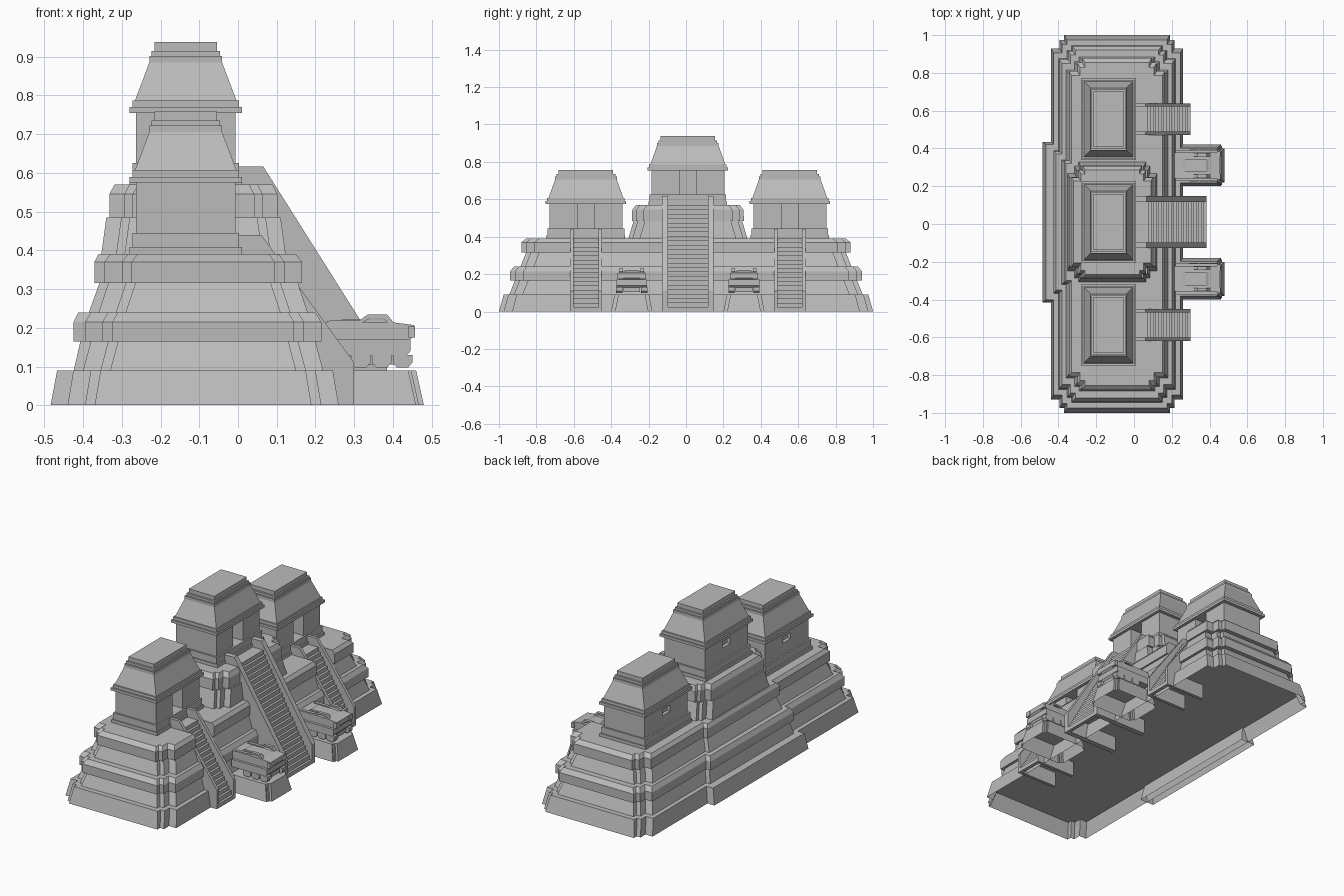
import bpy, bmesh, math

cube = bpy.data.objects.get("Cube")
if cube:
    bpy.data.objects.remove(cube)

stone = bpy.data.materials.new("grey_stone")
stone.use_nodes = True
GREY = (0.5, 0.5, 0.5, 1)
stone.diffuse_color = GREY
stone.node_tree.nodes["Principled BSDF"].inputs["Base Color"].default_value = GREY
CY = 0.01  # middle line of the stairs and temples


def finish(name, bm):
    bmesh.ops.recalc_face_normals(bm, faces=bm.faces)
    mesh = bpy.data.meshes.new(name)
    bm.to_mesh(mesh)
    bm.free()
    mesh.materials.append(stone)
    ob = bpy.data.objects.new(name, mesh)
    bpy.context.scene.collection.objects.link(ob)
    return ob


def outline(hx, hy, n):
    """Rectangle whose corners are cut back in two square steps of size n."""
    if n == 0:
        corner = [(hx, hy)]
    else:
        a, b, c = n, n * 0.64, n * 0.36
        corner = [(hx, hy - a), (hx - b, hy - a), (hx - b, hy - c),
                  (hx - a, hy - c), (hx - a, hy)]
    pts = []
    for sx, sy in ((1, 1), (-1, 1), (-1, -1), (1, -1)):
        part = corner if sx * sy > 0 else corner[::-1]
        pts += [(x * sx, y * sy) for x, y in part]
    return pts


def loft(name, cx, cy, z0, rings, notch=0):
    """Stack of outlines given as (height, half width, half depth)."""
    bm = bmesh.new()
    loops = [[bm.verts.new((cx + x, cy + y, z0 + z)) for x, y in outline(hx, hy, notch)]
             for z, hx, hy in rings]
    for low, high in zip(loops, loops[1:]):
        for i in range(len(low)):
            j = (i + 1) % len(low)
            bm.faces.new((low[i], low[j], high[j], high[i]))
    bm.faces.new(loops[0][::-1])
    bm.faces.new(loops[-1])
    return finish(name, bm)


def slab(name, profile, y0, y1):
    """Side profile in x and z, extruded from y0 to y1."""
    bm = bmesh.new()
    face = bm.faces.new([bm.verts.new((x, y0, z)) for x, z in profile])
    ext = bmesh.ops.extrude_face_region(bm, geom=[face])["geom"]
    for v in ext:
        if isinstance(v, bmesh.types.BMVert):
            v.co.y = y1
    return finish(name, bm)


def box(name, x0, x1, y0, y1, z0, z1):
    return slab(name, [(x0, z0), (x1, z0), (x1, z1), (x0, z1)], y0, y1)


# Long terraced platform, with an open skirt below
long_terraces = loft("long_terraces", -0.09, 0, 0, [
    (0.085, 0.33, 0.97), (0, 0.35, 1.0), (0.09, 0.335, 0.975),
    (0.09, 0.31, 0.945), (0.165, 0.29, 0.915),
    (0.165, 0.305, 0.94), (0.215, 0.305, 0.94), (0.24, 0.29, 0.92), (0.24, 0.27, 0.885),
    (0.315, 0.245, 0.855), (0.315, 0.255, 0.88), (0.37, 0.255, 0.88), (0.39, 0.24, 0.855)],
    notch=0.07)

# Taller middle pyramid and its projecting back skirt
middle_terraces = loft("middle_terraces", -0.115, CY, 0, [
    (0.086, 0.31, 0.44), (0.165, 0.292, 0.42),
    (0.165, 0.31, 0.435), (0.215, 0.31, 0.435), (0.24, 0.297, 0.42), (0.24, 0.27, 0.39),
    (0.315, 0.243, 0.37), (0.315, 0.256, 0.385), (0.37, 0.256, 0.385), (0.39, 0.245, 0.37),
    (0.39, 0.238, 0.318), (0.485, 0.225, 0.29), (0.485, 0.217, 0.3),
    (0.545, 0.217, 0.297), (0.57, 0.204, 0.277)], notch=0.06)
loft("back_skirt", -0.44, CY, 0, [(0.085, 0.022, 0.408), (0, 0.044, 0.425), (0.09, 0.027, 0.412)])


def temple(tag, cy, z0):
    cx = -0.135
    loft(tag + "_temple_base", cx, cy, z0,
         [(-0.01, 0.145, 0.21), (0.018, 0.145, 0.21), (0.018, 0.137, 0.205), (0.055, 0.137, 0.205)])
    # Rear room with a recessed window in its back wall
    wall = box(tag + "_temple_room", cx - 0.128, cx + 0.06, cy - 0.195, cy + 0.195,
               z0 + 0.05, z0 + 0.19)
    bm = bmesh.new()
    bm.from_mesh(wall.data)
    bm.normal_update()
    back = min(bm.faces, key=lambda f: f.calc_center_median().x)
    bmesh.ops.inset_individual(bm, faces=[back], thickness=0.03)
    mid = z0 + 0.12
    for v in back.verts:
        v.co.y = cy + math.copysign(0.035, v.co.y - cy)
        v.co.z = z0 + 0.14 + math.copysign(0.018, v.co.z - mid)
    bmesh.ops.inset_individual(bm, faces=[back], thickness=0.0, depth=-0.02)
    bm.to_mesh(wall.data)
    bm.free()
    # Front walls on both sides of the doorway
    for side in (-1, 1):
        ys = sorted((cy + side * 0.045, cy + side * 0.195))
        box(tag + "_temple_front_wall", cx + 0.06, cx + 0.128, ys[0], ys[1],
            z0 + 0.05, z0 + 0.19)
    loft(tag + "_temple_roof", cx, cy, z0, [
        (0.185, 0.145, 0.215), (0.2, 0.145, 0.215), (0.2, 0.137, 0.207), (0.217, 0.137, 0.207),
        (0.217, 0.131, 0.2), (0.315, 0.094, 0.165), (0.332, 0.094, 0.165), (0.332, 0.089, 0.157),
        (0.345, 0.089, 0.157), (0.345, 0.081, 0.146), (0.368, 0.081, 0.146)])


temple("middle", CY, 0.57)
for tag, s in (("left", 1), ("right", -1)):
    temple(tag, CY + s * 0.545, 0.39)


def stairs(tag, cy, half, rail, top, x0, x1, foot, count, hosts):
    landing = top - 0.048
    # Trench for the stairs through the terraces
    cutter = box(tag + "_stair_cutter", 0, 0.5, cy - half + 0.001, cy + half - 0.001, 0.1, 0.7)
    cutter.hide_render = True
    cutter.hide_viewport = True
    for host in hosts:
        mod = host.modifiers.new(tag + "_trench", "BOOLEAN")
        mod.object = cutter
        mod.solver = "EXACT"
    # Sloping side walls
    profile = [(0.05, 0), (x1, 0), (x1, foot), (x0, top), (-0.01, top), (-0.01, 0.095),
               (0.05, 0.095)]
    for s in (-1, 1):
        ys = sorted((cy + s * half, cy + s * (half - rail)))
        slab(tag + "_stair_wall", profile, *ys)
    # Steps
    dx = (x1 - x0) / count
    dz = landing / count
    pts = [(-0.01, 0.095), (x1 - 0.08, 0.095), (x1 - 0.02, 0), (x1, 0)]
    for i in range(count):
        x = x1 - i * dx
        z = (i + 1) * dz
        pts += [(x, z), (x - dx, z)]
    pts.append((-0.01, landing))
    slab(tag + "_steps", pts, cy - half + rail, cy + half - rail)


stairs("middle", CY, 0.137, 0.03, 0.617, 0.065, 0.385, 0.11, 24,
       [long_terraces, middle_terraces])
for tag, s in (("left", 1), ("right", -1)):
    stairs(tag, CY + s * 0.545, 0.084, 0.018, 0.44, 0.06, 0.30, 0.11, 17, [long_terraces])


def vehicle(tag, cy):
    # Low open stand
    loft(tag + "_stand", 0.33, cy, 0,
         [(0.085, 0.127, 0.089), (0, 0.15, 0.11), (0.09, 0.13, 0.092)], notch=0.02)
    # Wide lower hull, narrower deck and cabin
    slab(tag + "_hull", [(0.22, 0.128), (0.435, 0.128), (0.445, 0.14), (0.445, 0.17),
                         (0.22, 0.17)], cy - 0.082, cy + 0.082)
    slab(tag + "_deck", [(0.2, 0.165), (0.44, 0.165), (0.455, 0.18), (0.455, 0.207),
                         (0.40, 0.214), (0.2, 0.214)], cy - 0.068, cy + 0.068)
    slab(tag + "_cabin", [(0.25, 0.21), (0.40, 0.21), (0.38, 0.222), (0.27, 0.222)],
         cy - 0.035, cy + 0.035)
    box(tag + "_axle_block", 0.28, 0.435, cy - 0.045, cy + 0.045, 0.105, 0.13)
    for s in (-1, 1):
        # Arched side rail
        slab(tag + "_rail", [(0.23, 0.21), (0.315, 0.21), (0.34, 0.224), (0.375, 0.224),
                             (0.39, 0.21), (0.405, 0.21), (0.385, 0.234), (0.335, 0.234),
                             (0.315, 0.22), (0.23, 0.218)],
             cy + s * 0.048, cy + s * 0.066)
        box(tag + "_headlamp", 0.44, 0.457, cy + s * 0.045, cy + s * 0.075, 0.175, 0.205)
        # Wheels, rounded at the bottom
        for x in (0.317, 0.371, 0.425):
            slab(tag + "_wheel", [(x - 0.025, 0.13), (x - 0.025, 0.11), (x - 0.015, 0.098),
                                  (x + 0.015, 0.098), (x + 0.025, 0.11), (x + 0.025, 0.13)],
                 cy + s * 0.05, cy + s * 0.084)


for tag, s in (("left_vehicle", 1), ("right_vehicle", -1)):
    vehicle(tag, CY + s * 0.3)
